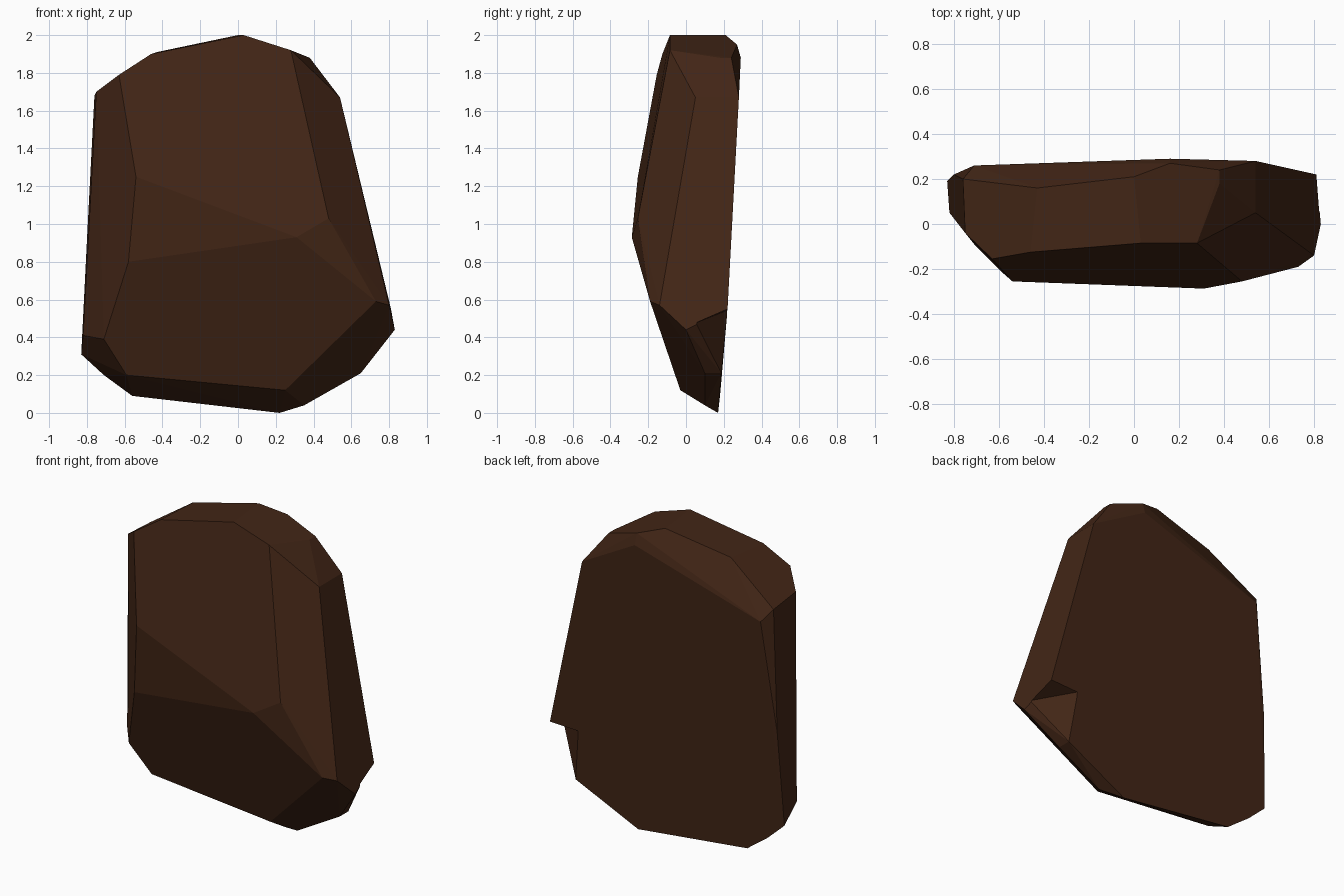
import bpy, bmesh
from mathutils import Vector

if "Cube" in bpy.data.objects:
    bpy.data.objects.remove(bpy.data.objects["Cube"])


def hull_object(name, points):
    bm = bmesh.new()
    for p in points:
        bm.verts.new(p)
    res = bmesh.ops.convex_hull(bm, input=bm.verts[:])
    loose = [v for v in bm.verts if not v.link_faces]
    bmesh.ops.delete(bm, geom=loose, context='VERTS')
    bmesh.ops.recalc_face_normals(bm, faces=bm.faces[:])
    mesh = bpy.data.meshes.new(name)
    bm.to_mesh(mesh)
    bm.free()
    obj = bpy.data.objects.new(name, mesh)
    bpy.context.collection.objects.link(obj)
    return obj


# Corners of the chipped slab, grouped by region
front = [(-.54, -.255, 1.25), (-.58, -.22, .80), (.31, -.287, .93), (.48, -.255, 1.03),
         (.73, -.19, .59), (.25, -.03, .12), (-.59, -.03, .20), (-.71, -.09, .39)]
crown = [(.03, -.085, 2.0), (.28, -.085, 1.92), (-.46, -.125, 1.90), (-.63, -.155, 1.79),
         (0, .21, 2.0), (.16, .27, 1.95), (.38, .18, 1.88), (.38, .24, 1.88),
         (-.43, .16, 1.91), (-.76, .20, 1.68), (-.75, -.04, 1.70)]
back = [(.54, .28, 1.67), (.16, .29, 1.88), (-.71, .26, 1.61), (-.80, .22, .91)]
sides = [(.54, .05, 1.67), (.80, -.14, .57), (.83, 0, .44), (-.82, .05, .41), (-.83, .19, .31)]
base = [(.22, .17, 0), (.35, .10, .04), (-.56, .18, .09), (-.71, .19, .20), (.65, .10, .21)]

# Notch on the lower right back edge: ledge tip, inner end, lower end, outer end
tip, inner = Vector((.81, .22, .55)), Vector((.62, .212, .54))
low, outer = Vector((.65, .187, .21)), Vector((.82, .06, .48))

slab = hull_object("stone_slab", front + crown + back + sides + base + [tip, low, outer])

mid = (inner + outer) / 2
cutter = hull_object("notch_cutter", [mid + (p - mid) * 1.6 for p in (tip, inner, low, outer)])
cutter.hide_render = True

mod = slab.modifiers.new("notch", 'BOOLEAN')
mod.operation = 'DIFFERENCE'
mod.solver = 'EXACT'
mod.object = cutter
bpy.context.view_layer.objects.active = slab
bpy.ops.object.modifier_apply(modifier=mod.name)
bpy.data.objects.remove(cutter)

# Dark brown stone
mat = bpy.data.materials.new("brown_stone")
mat.diffuse_color = (.055, .019, .008, 1)
mat.use_nodes = True
mat.node_tree.nodes["Principled BSDF"].inputs["Base Color"].default_value = mat.diffuse_color
slab.data.materials.clear()
slab.data.materials.append(mat)

# Merge nearly flat facets
bm = bmesh.new()
bm.from_mesh(slab.data)
bmesh.ops.dissolve_limit(bm, angle_limit=.06, verts=bm.verts[:], edges=bm.edges[:])
for f in bm.faces:
    f.smooth = False
    f.material_index = 0
bm.to_mesh(slab.data)
bm.free()
